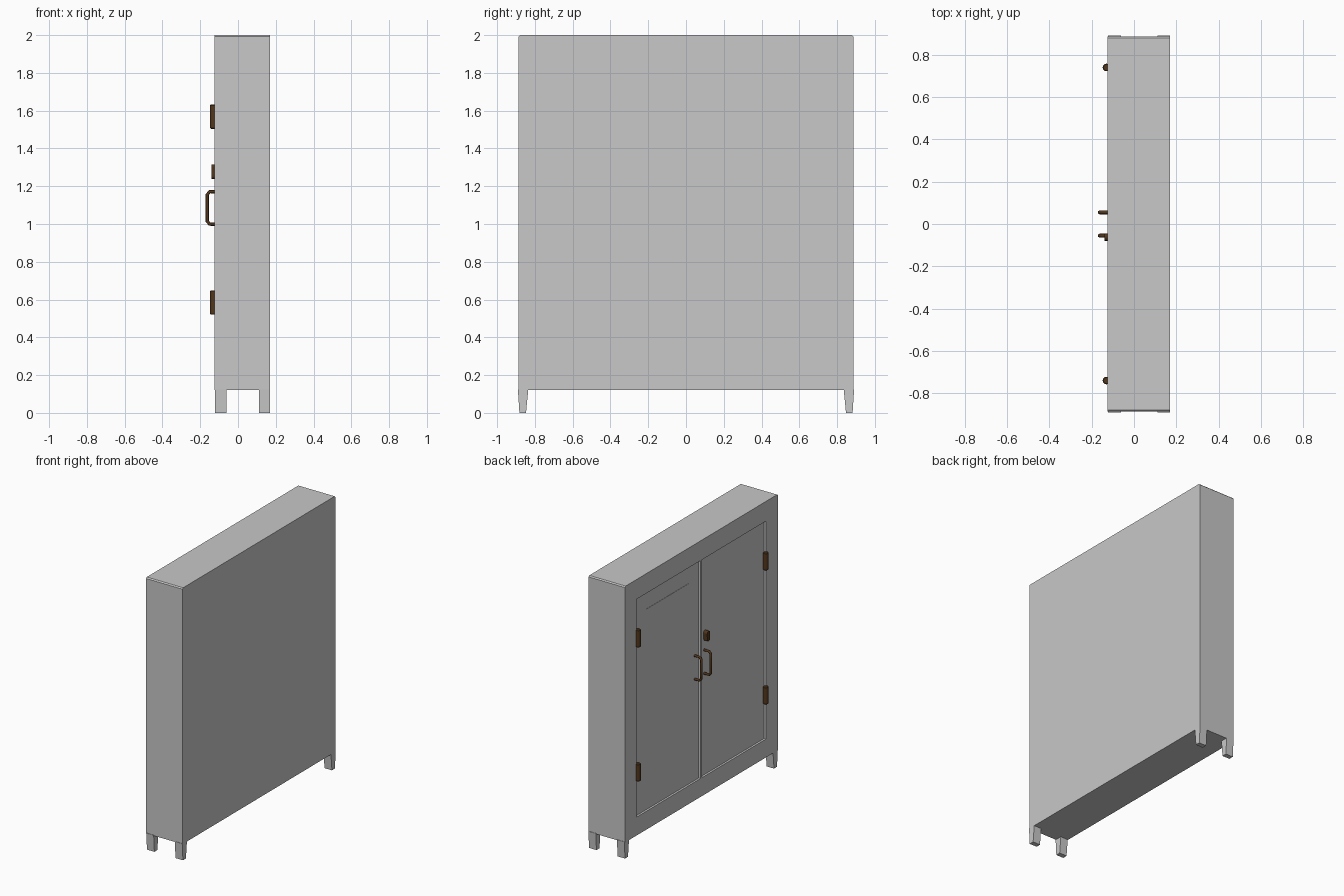
import bpy, bmesh, math

if "Cube" in bpy.data.objects:
    bpy.data.objects.remove(bpy.data.objects["Cube"])


def material(name, rgb):
    m = bpy.data.materials.new(name)
    m.diffuse_color = (*rgb, 1)
    m.use_nodes = True
    m.node_tree.nodes["Principled BSDF"].inputs["Base Color"].default_value = m.diffuse_color
    return m


GREY = material("grey_paint", (0.58, 0.58, 0.58))
BROWN = material("dark_bronze", (0.085, 0.038, 0.012))
FRONT = -0.125      # x of the door side
RECESS = 0.015      # depth of the door recesses


def make(name, bm, mat):
    bmesh.ops.recalc_face_normals(bm, faces=bm.faces)
    me = bpy.data.meshes.new(name)
    bm.to_mesh(me)
    bm.free()
    me.materials.append(mat)
    ob = bpy.data.objects.new(name, me)
    bpy.context.collection.objects.link(ob)
    return ob


def prism(name, pts, vec, mat):
    """Extrude a closed 3D outline along vec."""
    bm = bmesh.new()
    f = bm.faces.new([bm.verts.new(p) for p in pts])
    r = bmesh.ops.extrude_face_region(bm, geom=[f])
    vs = [g for g in r["geom"] if isinstance(g, bmesh.types.BMVert)]
    bmesh.ops.translate(bm, verts=vs, vec=vec)
    return make(name, bm, mat)


def box(name, x, y, z, mat):
    pts = [(x[0], y[0], z[0]), (x[1], y[0], z[0]), (x[1], y[1], z[0]), (x[0], y[1], z[0])]
    return prism(name, pts, (0, 0, z[1] - z[0]), mat)


# cabinet body with slightly chamfered top ends
W, C = 0.887, 0.008
outline = [(-W, 0.12), (W, 0.12), (W, 2 - C), (W - C, 2), (-W + C, 2), (-W, 2 - C)]
body = prism("cabinet_body", [(FRONT, y, z) for y, z in outline], (0.295, 0, 0), GREY)

# two shallow door recesses separated by a thin centre strip
for s in (-1, 1):
    ys = sorted((s * 0.01, s * 0.75))
    cut = box("door_cutter", (FRONT - 0.1, FRONT + RECESS), ys, (0.255, 1.855), GREY)
    mod = body.modifiers.new("door_recess", 'BOOLEAN')
    mod.operation = 'DIFFERENCE'
    mod.solver = 'EXACT'
    mod.object = cut
    bpy.context.view_layer.objects.active = body
    bpy.ops.object.modifier_apply(modifier=mod.name)
    bpy.data.objects.remove(cut)

# mirror panel on one door
door_x = FRONT + RECESS
box("door_panel", (door_x - 0.002, door_x + 0.002), (0.128, 0.627), (0.386, 1.728), GREY)

# tapered legs
for s in (-1, 1):
    for x0, x1, tag in ((-0.122, -0.062, "front"), (0.11, 0.17, "back")):
        prof = [(0.835, 0.125), (0.847, 0), (0.882, 0), (0.89, 0.125)]
        prism(f"{tag}_leg", [(x0, s * y, z) for y, z in prof], (x1 - x0, 0, 0), GREY)


# barrel hinges
def barrel(name, y, z0, z1, r, x, mat):
    bm = bmesh.new()
    bmesh.ops.create_cone(bm, cap_ends=True, segments=16, radius1=r, radius2=r, depth=z1 - z0)
    bmesh.ops.translate(bm, verts=bm.verts, vec=(x, y, (z0 + z1) / 2))
    caps = [e for e in bm.edges if abs(e.verts[0].co.z - e.verts[1].co.z) < 1e-5]
    bmesh.ops.bevel(bm, geom=caps, offset=0.004, segments=1, affect='EDGES')
    ob = make(name, bm, mat)
    bpy.ops.object.select_all(action='DESELECT')
    ob.select_set(True)
    bpy.context.view_layer.objects.active = ob
    bpy.ops.object.shade_smooth_by_angle(angle=math.radians(35))


for s in (-1, 1):
    for z0, z1 in ((0.52, 0.648), (1.504, 1.632)):
        barrel("hinge", s * 0.74, z0, z1, 0.018, -0.13, BROWN)

# bracket shaped pull handles
path = [(-0.10, 0.999), (-0.150, 0.999), (-0.163, 1.015), (-0.163, 1.155),
        (-0.150, 1.171), (-0.10, 1.171)]
for s in (-1, 1):
    cu = bpy.data.curves.new("handle", 'CURVE')
    cu.dimensions = '3D'
    cu.bevel_depth = 0.009
    cu.bevel_resolution = 2
    cu.use_fill_caps = True
    sp = cu.splines.new('POLY')
    sp.points.add(len(path) - 1)
    for p, (x, z) in zip(sp.points, path):
        p.co = (x, s * 0.055, z, 1)
    cu.materials.append(BROWN)
    ob = bpy.data.objects.new("handle", cu)
    bpy.context.collection.objects.link(ob)
    bpy.ops.object.select_all(action='DESELECT')
    ob.select_set(True)
    bpy.context.view_layer.objects.active = ob
    bpy.ops.object.convert(target='MESH')

# lock plate: rounded plate above one handle
pts = []
for i in range(16):
    a = 2 * math.pi * i / 16
    pts.append((door_x + 0.002, -0.063 + 0.017 * math.cos(a),
                1.277 + 0.02 * math.copysign(1, math.sin(a + 0.01)) + 0.018 * math.sin(a)))
prism("lock_plate", pts, (-0.032, 0, 0), BROWN)
